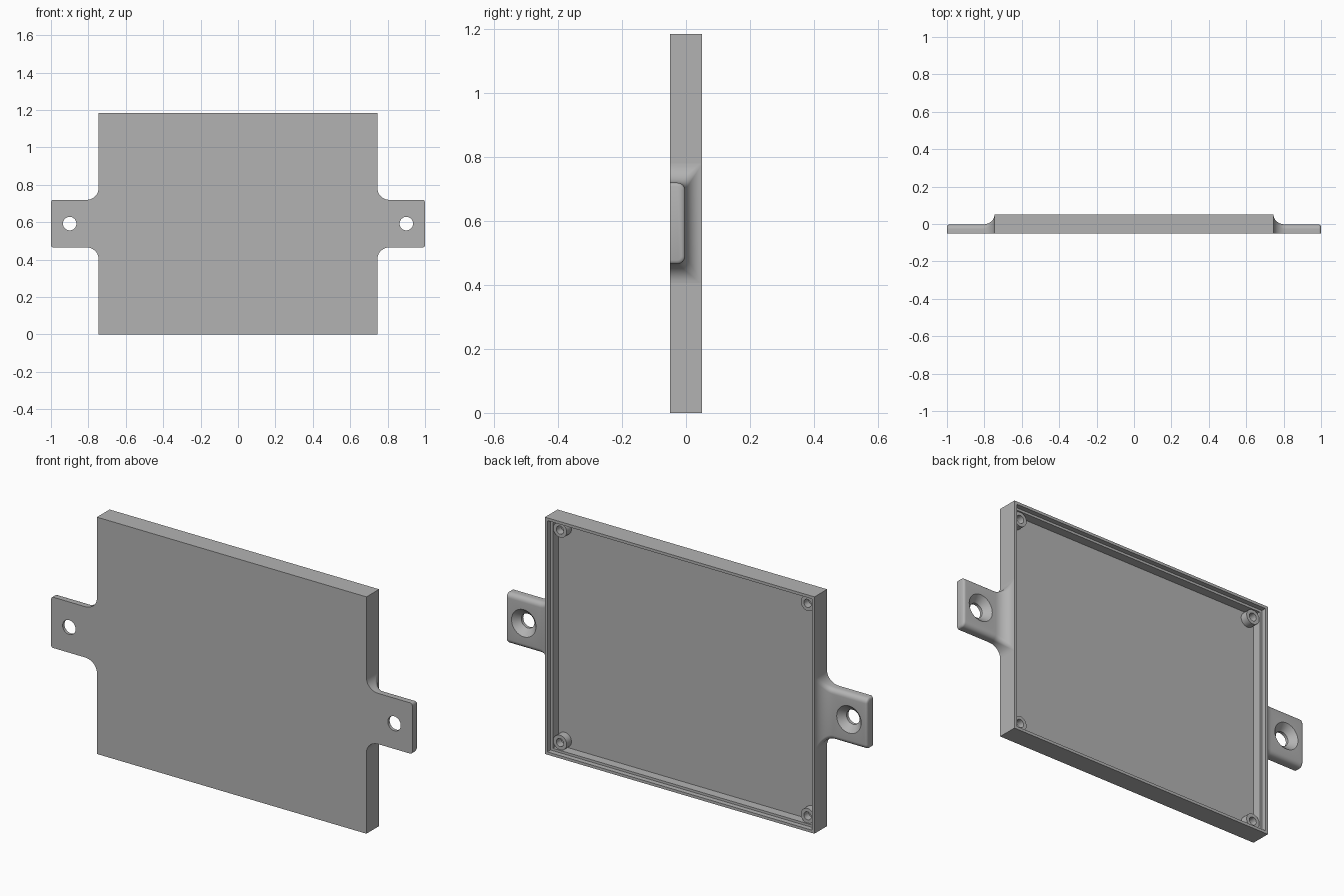
import bpy, bmesh
from math import sin, cos, pi, sqrt
from mathutils import Vector

old = bpy.data.objects.get("Cube")
if old:
    bpy.data.objects.remove(old, do_unlink=True)

GREY = (0.45, 0.45, 0.45, 1)
grey = bpy.data.materials.new("plain grey")
grey.use_nodes = True
grey.diffuse_color = GREY
grey.node_tree.nodes["Principled BSDF"].inputs["Base Color"].default_value = GREY

HALF_W, HEIGHT, FRONT, BACK = 0.746, 1.185, -0.05, 0.05
MID = HEIGHT / 2
FLOOR = BACK - 0.07
TAB_BACK, TAB_HALF = -0.003, 0.127


def loft(name, rings, closed=False):
    """Skin a list of equal point rings; cap the ends or join them."""
    bm = bmesh.new()
    loops = [[bm.verts.new(p) for p in ring] for ring in rings]
    pairs = list(zip(loops, loops[1:]))
    if closed:
        pairs.append((loops[-1], loops[0]))
    else:
        bm.faces.new(loops[0])
        bm.faces.new(loops[-1])
    n = len(loops[0])
    for a, b in pairs:
        for i in range(n):
            j = (i + 1) % n
            bm.faces.new((a[i], a[j], b[j], b[i]))
    bmesh.ops.recalc_face_normals(bm, faces=bm.faces)
    mesh = bpy.data.meshes.new(name)
    bm.to_mesh(mesh)
    bm.free()
    mesh.materials.append(grey)
    ob = bpy.data.objects.new(name, mesh)
    bpy.context.collection.objects.link(ob)
    return ob


def rect(inset, y):
    w, h = HALF_W - inset, MID - inset
    return [Vector((sx * w, y, MID + sz * h))
            for sx, sz in ((-1, -1), (1, -1), (1, 1), (-1, 1))]


def circle(x, z, r, y, n=40):
    return [Vector((x + r * cos(2 * pi * i / n), y, z + r * sin(2 * pi * i / n)))
            for i in range(n)]


def smooth(ob):
    bpy.ops.object.select_all(action='DESELECT')
    ob.select_set(True)
    bpy.context.view_layer.objects.active = ob
    bpy.ops.object.shade_smooth_by_angle(angle=0.6)


def tab_section(x, back, half, r):
    """Tab cross-section, rounded on its two back corners."""
    pts = [Vector((x, FRONT, MID - half))]
    steps = 6
    for side in (-1, 1):
        for i in range(steps + 1):
            t = i / steps * pi / 2
            if side > 0:
                t = pi / 2 - t
            pts.append(Vector((x, back - r + r * sin(t),
                               MID + side * (half - r + r * cos(t)))))
    pts.append(Vector((x, FRONT, MID + half)))
    return pts


# Tray: outer shell, thin lip, ledge and recessed floor
loft("tray", [rect(0, FRONT), rect(0, BACK), rect(0.014, BACK),
              rect(0.014, BACK - 0.025), rect(0.026, BACK - 0.025),
              rect(0.026, FLOOR)])

# Screw bosses in the four corners
for sx, side in ((-1, "right"), (1, "left")):
    for sz, level in ((-1, "lower"), (1, "upper")):
        x, z = sx * (HALF_W - 0.061), MID + sz * (MID - 0.061)
        top = BACK - 0.032
        boss = loft(f"{level}_{side}_boss",
                    [circle(x, z, 0.037, FLOOR - 0.005), circle(x, z, 0.037, top),
                     circle(x, z, 0.02, top), circle(x, z, 0.02, FLOOR + 0.001)])
        smooth(boss)

# Mounting tabs flaring into the sides, with countersunk holes
FLARE, EDGE, STEPS = 0.065, 0.012, 10
for s, side in ((-1, "right"), (1, "left")):
    rings = [tab_section(s * (HALF_W - 0.008), BACK - 0.001, TAB_HALF + 0.06, 0.004)]
    for i in range(STEPS + 1):
        a = i / STEPS * pi / 2
        f = 1 - sin(a)
        rings.append(tab_section(s * (HALF_W + FLARE * (1 - cos(a))),
                                 TAB_BACK + (BACK - 0.001 - TAB_BACK) * f,
                                 TAB_HALF + 0.06 * f, 0.004 + 0.02 * (1 - f)))
    for i in range(6):
        t = i / 5
        drop = EDGE * (1 - sqrt(1 - t * t))
        rings.append(tab_section(s * (1 - EDGE + EDGE * t), TAB_BACK - drop,
                                 TAB_HALF - drop, 0.024 - drop))
    tab = loft(f"{side}_mounting_tab", rings)

    x = s * 0.9
    cutter = loft("hole_cutter", [circle(x, MID, 0.036, FRONT - 0.02),
                                  circle(x, MID, 0.036, TAB_BACK - 0.032),
                                  circle(x, MID, 0.068, TAB_BACK),
                                  circle(x, MID, 0.068, TAB_BACK + 0.03)])
    cutter.hide_render = True
    cut = tab.modifiers.new("hole", 'BOOLEAN')
    cut.operation = 'DIFFERENCE'
    cut.solver = 'EXACT'
    cut.object = cutter
    bpy.context.view_layer.objects.active = tab
    bpy.ops.object.modifier_apply(modifier=cut.name)
    bpy.data.objects.remove(cutter, do_unlink=True)
    smooth(tab)
